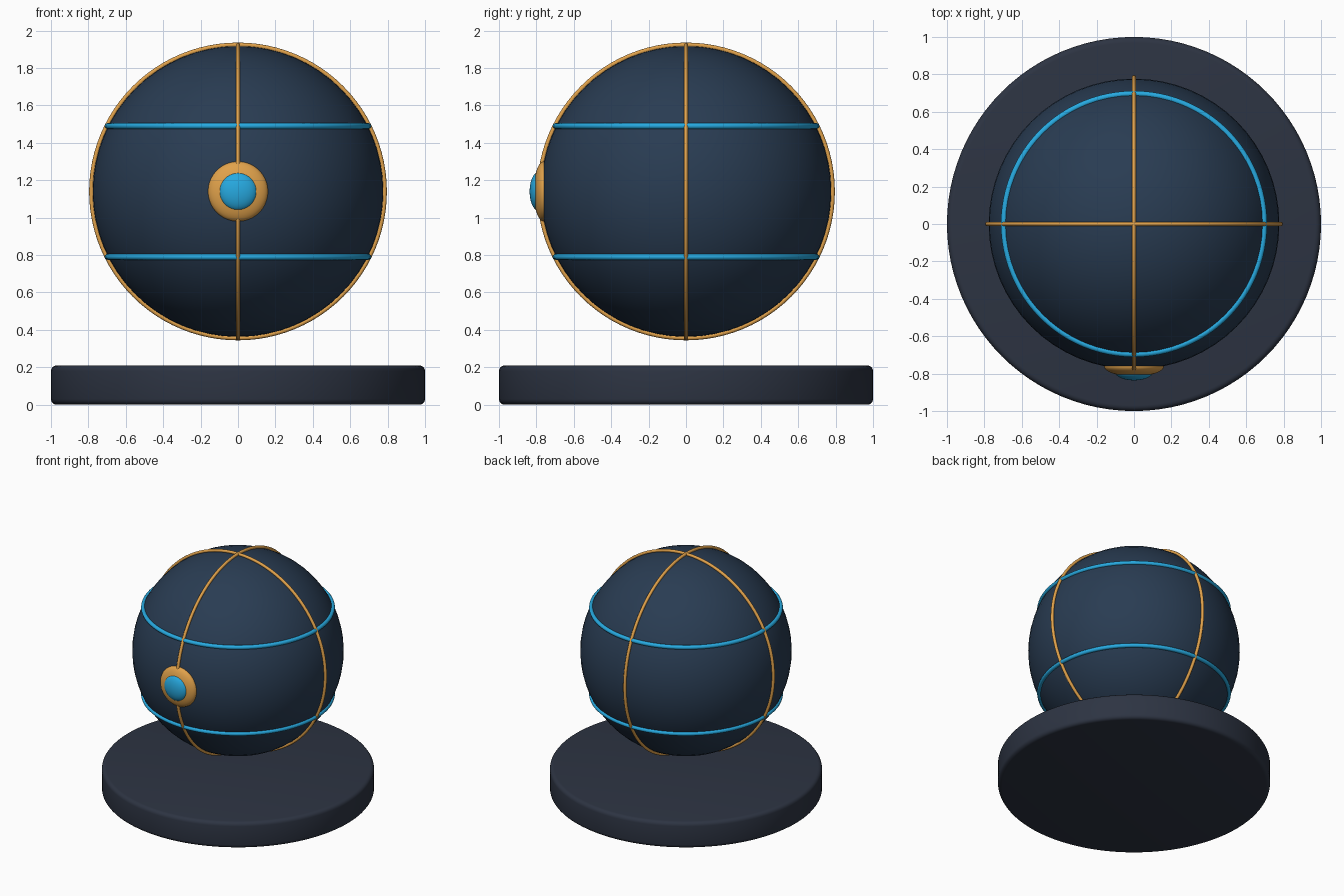
import bpy
from math import pi, radians

if "Cube" in bpy.data.objects:
    bpy.data.objects.remove(bpy.data.objects["Cube"])

C = 1.14  # height of the ball centre


def material(name, rgb):
    m = bpy.data.materials.new(name)
    m.diffuse_color = (*rgb, 1)
    m.use_nodes = True
    m.node_tree.nodes["Principled BSDF"].inputs["Base Color"].default_value = m.diffuse_color
    return m


navy = material("navy", (0.022, 0.045, 0.085))
slate = material("slate", (0.026, 0.034, 0.055))
gold = material("gold", (0.75, 0.36, 0.07))
blue = material("blue", (0.02, 0.40, 0.75))


def finish(name, mat):
    o = bpy.context.object
    o.name = name
    o.data.materials.append(mat)
    bpy.ops.object.shade_smooth_by_angle(angle=radians(35))
    return o


def ball(name, mat, loc, size):
    bpy.ops.mesh.primitive_uv_sphere_add(segments=64, ring_count=32, radius=1, location=loc)
    bpy.context.object.scale = size
    bpy.ops.object.transform_apply(location=False, rotation=False, scale=True)
    return finish(name, mat)


def ring(name, mat, z, rot, major, minor):
    bpy.ops.mesh.primitive_torus_add(major_segments=96, minor_segments=12, location=(0, 0, z),
                                     rotation=rot, major_radius=major, minor_radius=minor)
    return finish(name, mat)


# Round base with softened rims
bpy.ops.mesh.primitive_cylinder_add(vertices=96, radius=1, depth=0.21, location=(0, 0, 0.105))
bevel = bpy.context.object.modifiers.new("rim", "BEVEL")
bevel.width = 0.03
bevel.segments = 4
bevel.limit_method = "ANGLE"
bpy.ops.object.modifier_apply(modifier="rim")
finish("base", slate)

# Floating ball
ball("ball", navy, (0, 0, C), (0.777, 0.777, 0.777))

# Gold meridian rings
ring("meridian_front", gold, C, (pi / 2, 0, 0), 0.784, 0.012)
ring("meridian_side", gold, C, (0, pi / 2, 0), 0.784, 0.012)

# Blue latitude rings
for name, dz in (("upper_band", 0.35), ("lower_band", -0.35)):
    ring(name, blue, C + dz, (0, 0, 0), 0.696, 0.016)

# Front lens: gold bezel with blue centre
ball("lens_bezel", gold, (0, -0.76, C), (0.16, 0.055, 0.16))
ball("lens", blue, (0, -0.79, C), (0.102, 0.046, 0.102))
